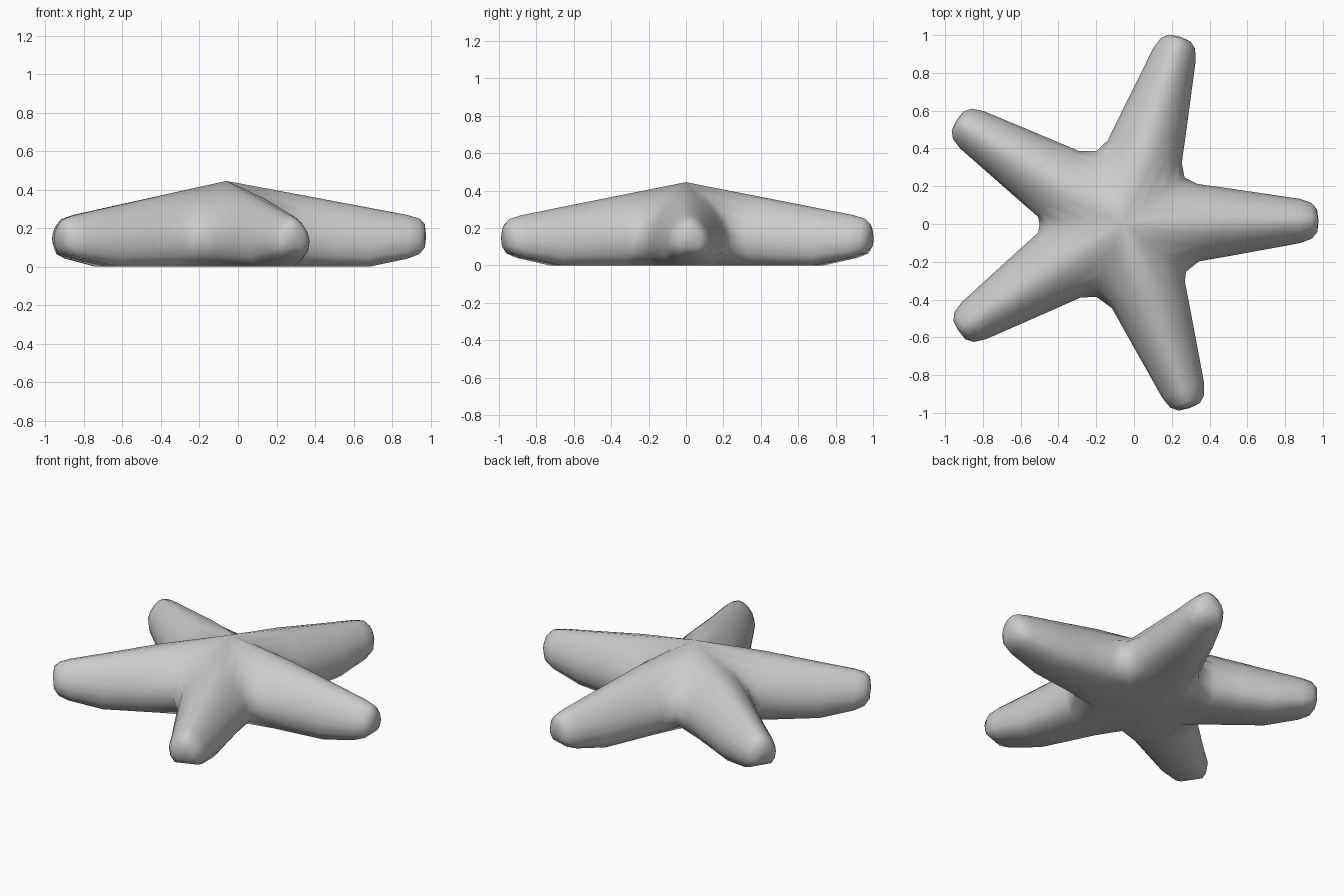
import bpy, bmesh
from math import cos, sin, radians
from mathutils import Vector

cube = bpy.data.objects.get("Cube")
if cube:
    bpy.data.objects.remove(cube)

CENTRE = Vector((-0.06, 0, 0))
ARM_ANGLES = [1, 73, 148, 213, 290]
NOTCHES = [(37, 0.41), (110, 0.41), (180, 0.44), (250, 0.41), (323, 0.42)]

# Half cross-section from the top ridge round to the belly: width and height shares
WIDTHS = [0, 0.3, 0.62, 0.88, 1, 0.93, 0.68, 0]
HEIGHTS = [1, 0.96, 0.82, 0.62, 0.4, 0.17, 0, 0]
# Heights of the crease running from the crown down into each notch
CREASE = [0.445, 0.395, 0.33, 0.25, 0.16, 0.065, 0, 0]
# Arm stations: distance from centre, half width, bottom, top
STATIONS = [(0.4, 0.205, 0, 0.37), (0.57, 0.178, 0, 0.338),
            (0.74, 0.15, 0, 0.306), (0.94, 0.117, 0.042, 0.268),
            (1.0, 0.095, 0.065, 0.25), (1.03, 0.06, 0.1, 0.22)]


def direction(degrees):
    return Vector((cos(radians(degrees)), sin(radians(degrees)), 0))


def half_arm(bm, angle, notch, side):
    """Loft one side of an arm from the notch crease out to the tip."""
    along, across = direction(angle), direction(angle + 90 * side)
    notch_dir = direction(notch[0]) * notch[1]
    rows = [[CENTRE + notch_dir * w + Vector((0, 0, z))
             for w, z in zip(WIDTHS, CREASE)]]
    for dist, half, low, high in STATIONS:
        rows.append([CENTRE + along * dist + across * half * w
                     + Vector((0, 0, low + (high - low) * h))
                     for w, h in zip(WIDTHS, HEIGHTS)])
    grid = [[bm.verts.new(p) for p in row] for row in rows]
    for a, b in zip(grid, grid[1:]):
        for j in range(len(a) - 1):
            bm.faces.new((a[j], a[j + 1], b[j + 1], b[j]))
    # Slightly domed tip
    pole = bm.verts.new(CENTRE + along * 1.037 + Vector((0, 0, 0.16)))
    tip = grid[-1]
    for j in range(len(tip) - 1):
        bm.faces.new((tip[j], tip[j + 1], pole))


# Five arms joined into one body
bm = bmesh.new()
for i, angle in enumerate(ARM_ANGLES):
    half_arm(bm, angle, NOTCHES[i], 1)
    half_arm(bm, angle, NOTCHES[i - 1], -1)
bmesh.ops.remove_doubles(bm, verts=bm.verts, dist=0.0005)
bmesh.ops.dissolve_degenerate(bm, edges=bm.edges, dist=0.0005)
bmesh.ops.recalc_face_normals(bm, faces=bm.faces)
for face in bm.faces:
    face.smooth = True
mesh = bpy.data.meshes.new("starfish_body")
bm.to_mesh(mesh)
bm.free()
body = bpy.data.objects.new("starfish_body", mesh)
bpy.context.collection.objects.link(body)

# Plain grey skin
grey = bpy.data.materials.new("light_grey")
grey.use_nodes = True
colour = (0.6, 0.6, 0.6, 1)
grey.diffuse_color = colour
grey.node_tree.nodes["Principled BSDF"].inputs["Base Color"].default_value = colour
mesh.materials.append(grey)
